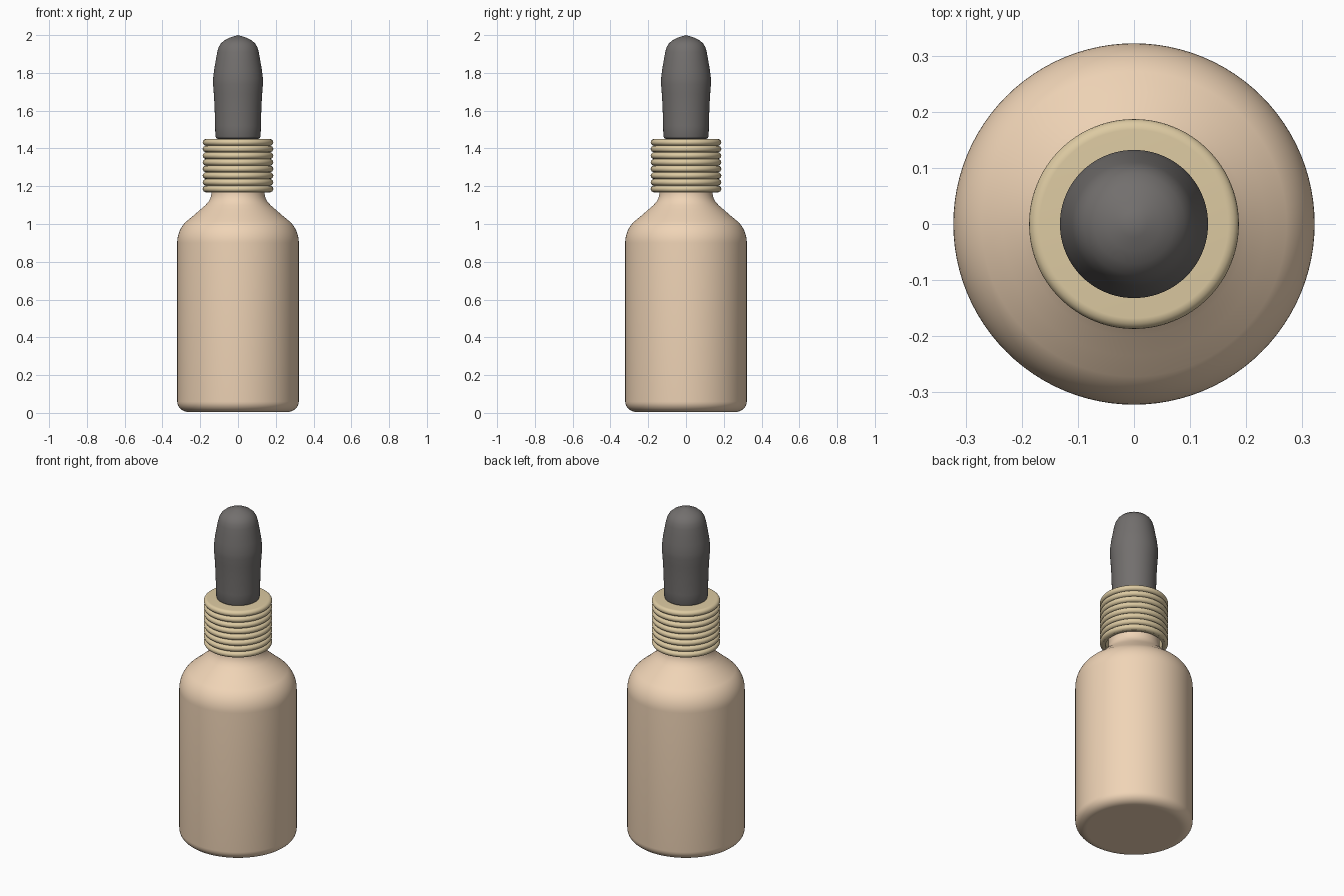
import bpy, bmesh, math

if "Cube" in bpy.data.objects:
    bpy.data.objects.remove(bpy.data.objects["Cube"])


def material(name, color):
    m = bpy.data.materials.new(name)
    m.diffuse_color = (*color, 1)
    m.use_nodes = True
    m.node_tree.nodes["Principled BSDF"].inputs["Base Color"].default_value = m.diffuse_color
    return m


def arc(cx, cz, rx, rz, a0, a1, n):
    """Points on an elliptical arc, angles in degrees."""
    return [(cx + rx * math.cos(math.radians(a0 + (a1 - a0) * i / n)),
             cz + rz * math.sin(math.radians(a0 + (a1 - a0) * i / n))) for i in range(n + 1)]


def lathe(name, profile, mat, closed=False, sides=96, angle=40):
    """Revolve an (r, z) profile around the z axis."""
    bm = bmesh.new()
    verts = [bm.verts.new((r, 0, z)) for r, z in profile]
    pairs = list(zip(verts, verts[1:]))
    if closed:
        pairs.append((verts[-1], verts[0]))
    edges = [bm.edges.new(p) for p in pairs]
    bmesh.ops.spin(bm, geom=verts + edges, cent=(0, 0, 0), axis=(0, 0, 1),
                   angle=2 * math.pi, steps=sides, use_merge=True)
    bmesh.ops.remove_doubles(bm, verts=bm.verts, dist=1e-5)
    bmesh.ops.recalc_face_normals(bm, faces=bm.faces)
    me = bpy.data.meshes.new(name)
    bm.to_mesh(me)
    bm.free()
    me.materials.append(mat)
    ob = bpy.data.objects.new(name, me)
    bpy.context.collection.objects.link(ob)
    bpy.ops.object.select_all(action='DESELECT')
    ob.select_set(True)
    bpy.context.view_layer.objects.active = ob
    bpy.ops.object.shade_smooth_by_angle(angle=math.radians(angle))
    return ob


glass = material("amber_glass", (0.87, 0.66, 0.47))
brass = material("brass", (0.72, 0.59, 0.36))
rubber = material("black_rubber", (0.17, 0.16, 0.155))

# Bottle: rounded base, straight wall, sloping shoulder, neck hidden in the cap
bottle = [(0, 0.005), (0.255, 0.005)]
bottle += arc(0.262, 0.06, 0.06, 0.055, -90, 0, 8)
bottle += arc(0.182, 0.9, 0.14, 0.15, 0, 50, 10)
bottle += [(0.235, 1.045), (0.2, 1.076), (0.172, 1.1), (0.155, 1.12),
           (0.145, 1.14), (0.141, 1.16), (0.14, 1.42), (0, 1.42)]
lathe("bottle", bottle, glass)

# Cap: hollow collar with eight rounded ridges
count, z0, z1 = 8, 1.168, 1.45
pitch = (z1 - z0) / count
cap = [(0.155, z0), (0.172, z0)]
for i in range(count):
    cap += arc(0.168, z0 + pitch * (i + 0.5), 0.019, pitch / 2, -78, 78, 8)
cap += [(0.168, z1), (0, z1), (0, z1 - 0.02), (0.155, z1 - 0.02)]
lathe("ridged_cap", cap, brass, closed=True)

# Rubber bulb
bulb = [(0, 1.451), (0.108, 1.451), (0.116, 1.455), (0.12, 1.465),
        (0.121, 1.52), (0.124, 1.62), (0.128, 1.69), (0.132, 1.74),
        (0.132, 1.77), (0.126, 1.82), (0.117, 1.87), (0.11, 1.91),
        (0.103, 1.935), (0.09, 1.957), (0.071, 1.973), (0.048, 1.985),
        (0.024, 1.993), (0, 2.0)]
lathe("dropper_bulb", bulb, rubber)
